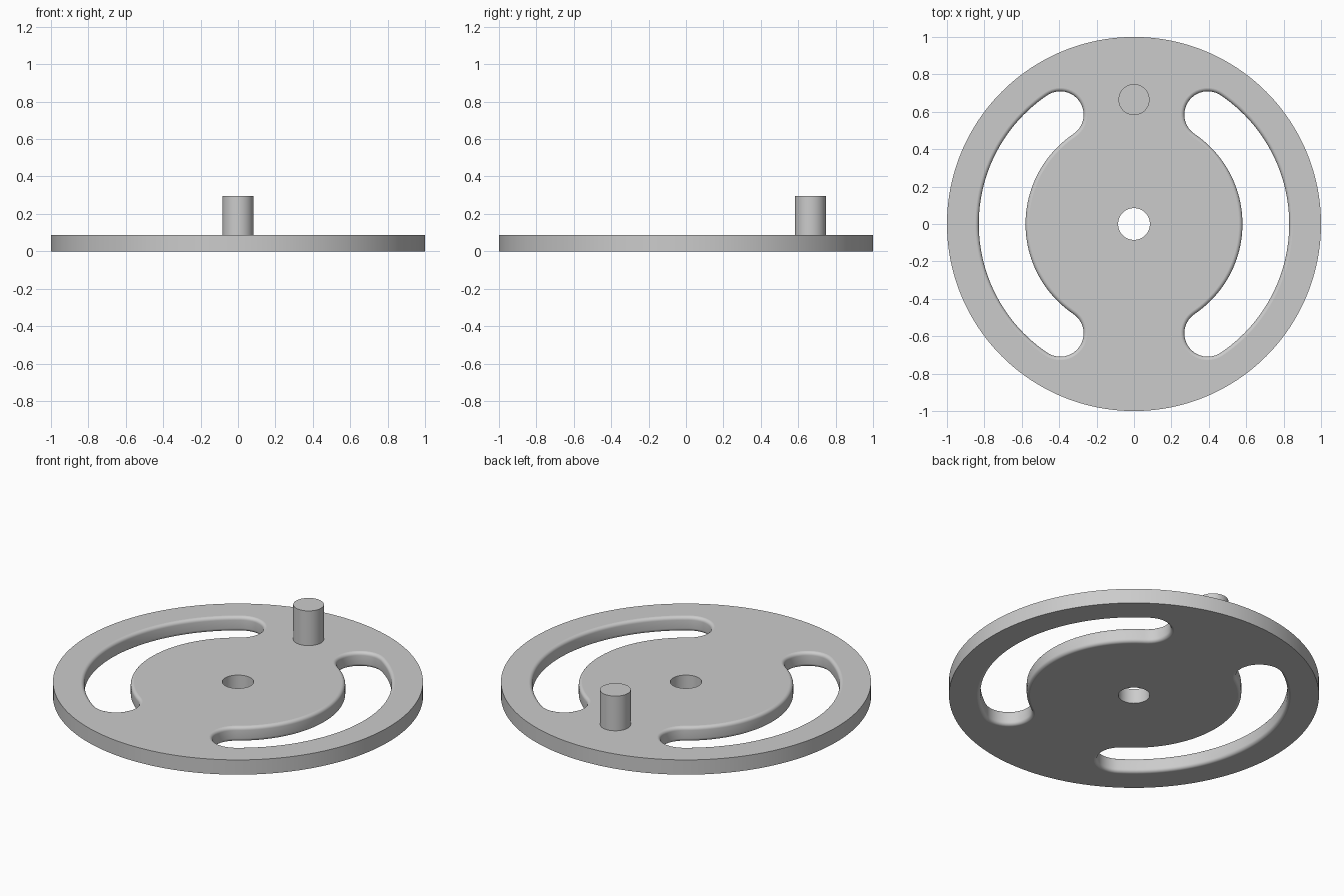
import bpy, bmesh
from math import sin, cos, pi, radians

cube = bpy.data.objects.get("Cube")
if cube:
    bpy.data.objects.remove(cube, do_unlink=True)

THICK = 0.088       # plate thickness
FILLET = 0.02       # rounding of the slot rims
SLOT_R = 0.705      # radius of the slot centre line
SLOT_HALF = 0.125   # half the slot width
SLOT_END = radians(56)

grey = bpy.data.materials.new("plain grey")
grey.use_nodes = True
grey.diffuse_color = (0.6, 0.6, 0.6, 1)
grey.node_tree.nodes["Principled BSDF"].inputs["Base Color"].default_value = (0.6, 0.6, 0.6, 1)


def cylinder(name, radius, z0, z1, y=0.0, sides=128):
    bpy.ops.mesh.primitive_cylinder_add(vertices=sides, radius=radius, depth=z1 - z0,
                                        location=(0, y, (z0 + z1) / 2))
    ob = bpy.context.object
    ob.name = name
    ob.data.materials.append(grey)
    return ob


def slot_outline(half, side):
    """Curved slot with round ends, anticlockwise, on the +x or -x side."""
    turn = 0 if side > 0 else pi
    pts = []

    def arc(cx, cy, r, a0, a1, n):
        for i in range(n):
            a = a0 + (a1 - a0) * i / n
            x, y = cx + r * cos(a), cy + r * sin(a)
            pts.append((x * cos(turn), y * cos(turn)))

    ex, ey = SLOT_R * cos(SLOT_END), SLOT_R * sin(SLOT_END)
    arc(0, 0, SLOT_R + half, -SLOT_END, SLOT_END, 48)
    arc(ex, ey, half, SLOT_END, SLOT_END + pi, 24)
    arc(0, 0, SLOT_R - half, SLOT_END, -SLOT_END, 48)
    arc(ex, -ey, half, pi - SLOT_END, 2 * pi - SLOT_END, 24)
    return pts


def slot_cutter(name, side):
    """Loft of the slot outline that flares out at the top and bottom rims."""
    steps = 6
    upper = []
    for i in range(steps + 1):
        a = pi / 2 * i / steps
        upper.append((THICK - FILLET + FILLET * sin(a) + 0.0002, FILLET * (1 - cos(a))))
    upper.append((THICK + 0.05, FILLET))
    levels = [(THICK - z, grow) for z, grow in reversed(upper)] + upper
    bm = bmesh.new()
    rings = [[bm.verts.new((x, y, z)) for x, y in slot_outline(SLOT_HALF + grow, side)]
             for z, grow in levels]
    for lower, higher in zip(rings, rings[1:]):
        for i in range(len(lower)):
            j = (i + 1) % len(lower)
            bm.faces.new((lower[i], lower[j], higher[j], higher[i]))
    bm.faces.new(rings[0][::-1])
    bm.faces.new(rings[-1])
    bmesh.ops.recalc_face_normals(bm, faces=bm.faces[:])
    mesh = bpy.data.meshes.new(name)
    bm.to_mesh(mesh)
    bm.free()
    mesh.materials.append(grey)
    ob = bpy.data.objects.new(name, mesh)
    bpy.context.collection.objects.link(ob)
    return ob


def smooth(ob):
    bpy.ops.object.select_all(action="DESELECT")
    ob.select_set(True)
    bpy.context.view_layer.objects.active = ob
    bpy.ops.object.shade_smooth_by_angle(angle=radians(30))
    # keep the level faces flat so the rims shade cleanly
    for face in ob.data.polygons:
        if abs(face.normal.z) > 0.999:
            face.use_smooth = False


# Disc with a centre bore and two curved slots
disc = cylinder("disc_plate", 1.0, 0, THICK, sides=192)
cutters = [cylinder("bore_cutter", 0.085, -0.1, THICK + 0.1, sides=64),
           slot_cutter("left_slot_cutter", 1),
           slot_cutter("right_slot_cutter", -1)]
bpy.context.view_layer.objects.active = disc
for cutter in cutters:
    cutter.hide_render = True
    mod = disc.modifiers.new(cutter.name, "BOOLEAN")
    mod.operation = "DIFFERENCE"
    mod.solver = "EXACT"
    mod.object = cutter
    bpy.ops.object.modifier_apply(modifier=mod.name)
for cutter in cutters:
    bpy.data.objects.remove(cutter, do_unlink=True)
smooth(disc)

# Upright crank pin near the back rim
pin = cylinder("crank_pin", 0.083, THICK - 0.01, 0.295, y=0.665, sides=64)
smooth(pin)
